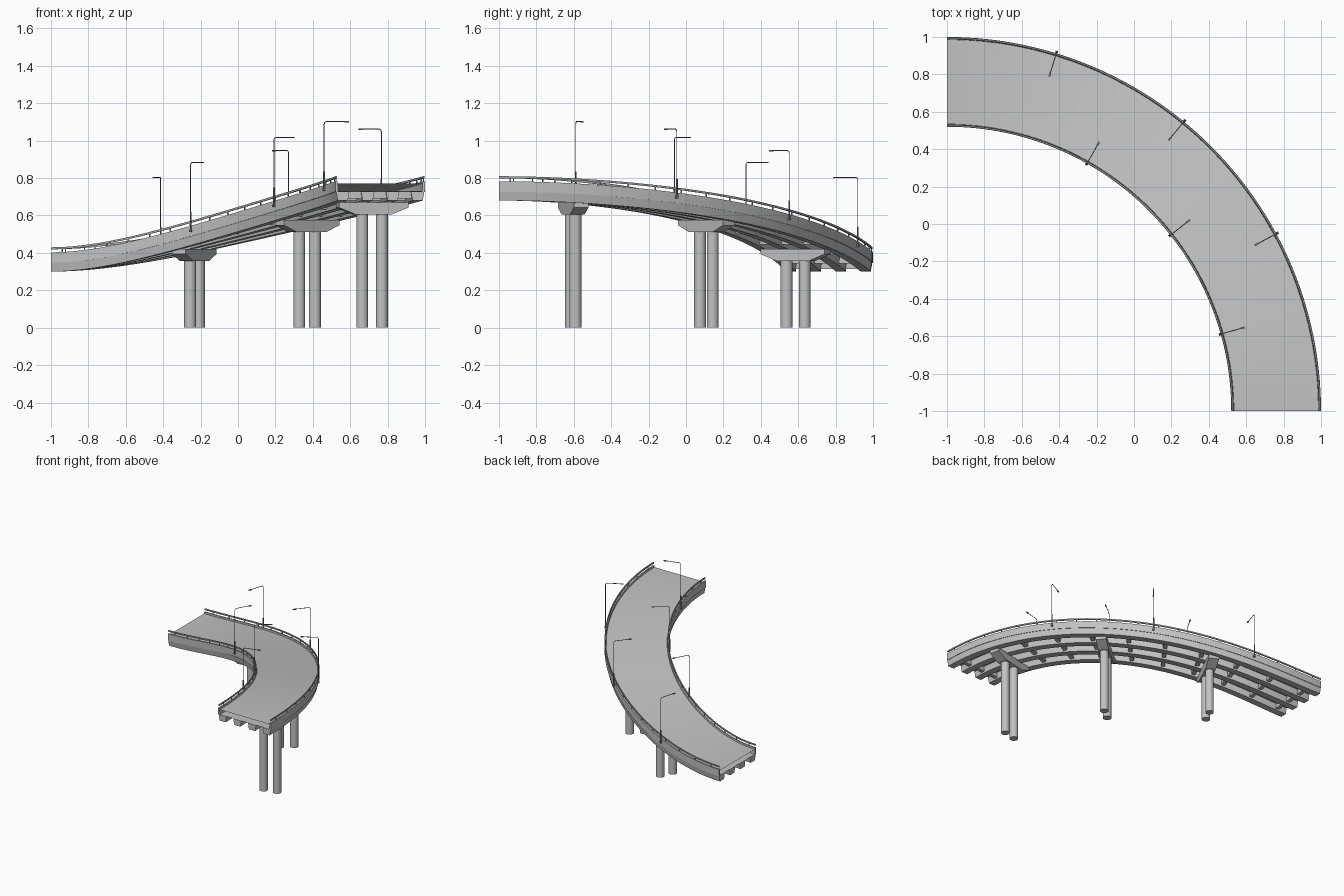
import bpy, bmesh
from math import radians, cos, sin
from mathutils import Matrix, Vector

if "Cube" in bpy.data.objects:
    bpy.data.objects.remove(bpy.data.objects["Cube"])

R_IN, R_OUT = 1.52, 2.0


def material(name, value):
    m = bpy.data.materials.new(name)
    m.use_nodes = True
    colour = (value, value, value, 1)
    m.diffuse_color = colour
    m.node_tree.nodes["Principled BSDF"].inputs["Base Color"].default_value = colour
    return m


concrete = material("grey concrete", 0.54)
steel = material("rail steel", 0.38)
metal = material("lamp metal", 0.24)


def grade(deg):
    """Height of the guard rail top along the curving ramp."""
    t = deg / 90
    t = t ** (1.05 + 0.45 * t)
    return 0.81 - 0.38 * t * t * (3 - 2 * t)


def at(r, deg, z):
    a = radians(deg)
    return Vector((r * cos(a) - 1, r * sin(a) - 1, z))


def frame(r, deg, z):
    """Local x points outward, local y along the road."""
    return Matrix.Translation(at(r, deg, z)) @ Matrix.Rotation(radians(deg), 4, 'Z')


def finish(bm, name, mat):
    bmesh.ops.recalc_face_normals(bm, faces=bm.faces)
    mesh = bpy.data.meshes.new(name)
    bm.to_mesh(mesh)
    bm.free()
    mesh.materials.append(mat)
    ob = bpy.data.objects.new(name, mesh)
    bpy.context.collection.objects.link(ob)
    bpy.ops.object.select_all(action='DESELECT')
    ob.select_set(True)
    bpy.context.view_layer.objects.active = ob
    bpy.ops.object.shade_smooth_by_angle(angle=radians(12))


def sweep(name, profile, mat, capped=True, steps=60):
    """Carry a (radius, drop) section along the ramp."""
    bm = bmesh.new()
    rings = []
    for i in range(steps + 1):
        deg = 90 * i / steps
        rings.append([bm.verts.new(at(r, deg, grade(deg) + d)) for r, d in profile])
    n = len(profile)
    for a, b in zip(rings, rings[1:]):
        for k in range(n):
            bm.faces.new((a[k], a[(k + 1) % n], b[(k + 1) % n], b[k]))
    if capped:
        bm.faces.new(rings[0])
        bm.faces.new(rings[-1])
    finish(bm, name, mat)


def add_box(bm, matrix, size):
    bmesh.ops.create_cube(bm, size=1, matrix=matrix @ Matrix.Diagonal((*size, 1)))


def add_cylinder(bm, matrix, radius, height, sides):
    bmesh.ops.create_cone(bm, cap_ends=True, segments=sides, radius1=radius, radius2=radius,
                          depth=height, matrix=matrix @ Matrix.Translation((0, 0, height / 2)))


# hollow deck, open at both ends
sweep("road_deck", [(R_IN + 0.014, -0.04), (R_OUT - 0.014, -0.04),
                    (R_OUT - 0.014, -0.08), (R_IN + 0.014, -0.08)], concrete, capped=False)

# edge kerbs and guard rails
for side, edge, inward in (("inner", R_IN, 1), ("outer", R_OUT, -1)):
    sweep(side + "_kerb", [(edge, -0.083), (edge, -0.027),
                           (edge + inward * 0.012, -0.027), (edge + inward * 0.016, -0.083)], concrete)
    mid = edge + inward * 0.006
    sweep(side + "_rail", [(mid - 0.004, -0.011), (mid - 0.004, 0),
                           (mid + 0.004, 0), (mid + 0.004, -0.011)], steel)
    bm = bmesh.new()
    for i in range(20):
        deg = 2.25 + 4.5 * i
        add_box(bm, frame(mid, deg, grade(deg) - 0.018), (0.006, 0.006, 0.022))
    finish(bm, side + "_rail_posts", steel)

# tapered girders under the deck
girders = [1.56 + 0.1335 * i for i in range(4)]
for i, r in enumerate(girders):
    sweep(f"girder_{i + 1}", [(r - 0.036, -0.0815), (r + 0.036, -0.0815),
                              (r + 0.027, -0.13), (r - 0.027, -0.13)], concrete)

# cross beams between girders
bm = bmesh.new()
for i in range(11):
    deg = 3 + 8.4 * i
    for a, b in zip(girders, girders[1:]):
        add_box(bm, frame((a + b) / 2, deg, grade(deg) - 0.1), (b - a - 0.05, 0.03, 0.036))
finish(bm, "cross_beams", concrete)

# piers: tapered cap on two round columns
for i, deg in enumerate((13, 39, 64.2)):
    top = grade(deg) - 0.139
    bm = bmesh.new()
    outline = [(-0.19, 0.013), (0.19, 0.013), (0.19, -0.015),
               (0.1, -0.051), (-0.1, -0.051), (-0.19, -0.015)]
    place = frame(1.762, deg, top)
    ends = [[bm.verts.new(place @ Vector((x, y, z))) for x, z in outline] for y in (-0.04, 0.04)]
    for ring in ends:
        bm.faces.new(ring)
    for k in range(6):
        j = (k + 1) % 6
        bm.faces.new((ends[0][k], ends[0][j], ends[1][j], ends[1][k]))
    finish(bm, f"pier_cap_{i + 1}", concrete)
    bm = bmesh.new()
    for r in (1.708, 1.816):
        add_cylinder(bm, frame(r, deg, 0), 0.032, top - 0.05, 32)
    finish(bm, f"pier_columns_{i + 1}", concrete)


# street lamps leaning over the road
def lamp(name, r, deg, inward):
    base = grade(deg) - 0.055
    place = frame(r, deg, base)
    bm = bmesh.new()
    add_cylinder(bm, place, 0.005, 0.1, 10)
    add_box(bm, place @ Matrix.Translation((0, 0, 0.002)), (0.014, 0.014, 0.014))
    add_box(bm, place @ Matrix.Translation((inward * 0.125, 0, 0.366)), (0.022, 0.01, 0.006))
    finish(bm, name + "_base_and_head", metal)
    curve = bpy.data.curves.new(name + "_pole", 'CURVE')
    curve.dimensions = '3D'
    curve.bevel_depth = 0.0025
    curve.bevel_resolution = 1
    curve.use_fill_caps = True
    path = [(0, 0.08), (0, 0.353), (0.004, 0.363), (0.013, 0.367), (0.125, 0.367)]
    spline = curve.splines.new('POLY')
    spline.points.add(len(path) - 1)
    for p, (x, z) in zip(spline.points, path):
        p.co = (*(place @ Vector((inward * x, 0, z))), 1)
    curve.materials.append(metal)
    bpy.context.collection.objects.link(bpy.data.objects.new(name + "_pole", curve))


for i, deg in enumerate((28.3, 50.7, 73)):
    lamp(f"outer_lamp_{i + 1}", R_OUT + 0.006, deg, -1)
for i, deg in enumerate((15.7, 38.2, 60.5)):
    lamp(f"inner_lamp_{i + 1}", R_IN - 0.003, deg, 1)
